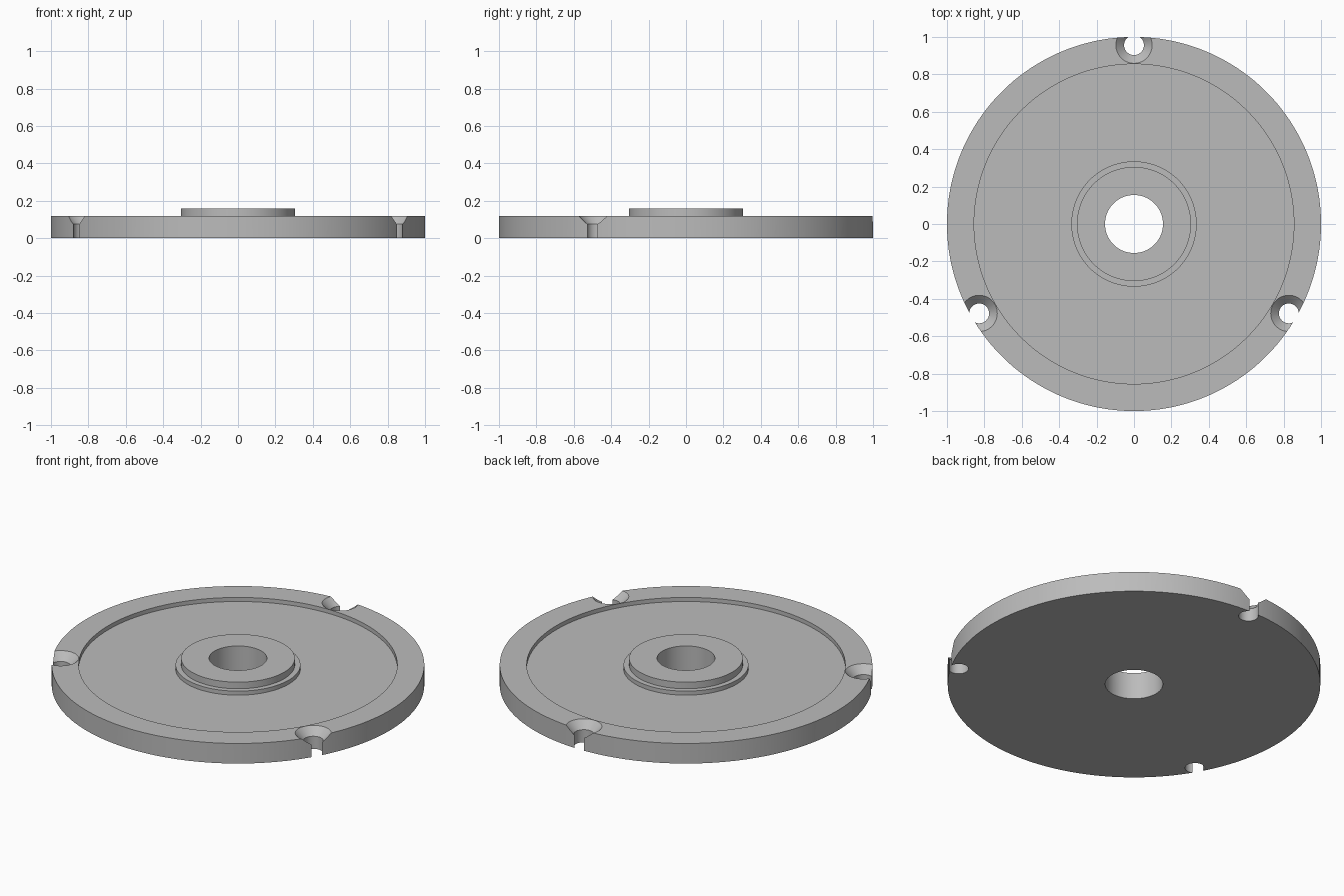
import bpy, bmesh, math
from mathutils import Matrix, Vector

default = bpy.data.objects.get("Cube")
if default:
    bpy.data.objects.remove(default, do_unlink=True)

grey = bpy.data.materials.new("machined grey")
grey.use_nodes = True
COLOUR = (0.5, 0.5, 0.5, 1)
grey.diffuse_color = COLOUR
grey.node_tree.nodes["Principled BSDF"].inputs["Base Color"].default_value = COLOUR


def lathe(name, profile, steps, centre=(0, 0)):
    """Turn a closed (radius, height) profile about a vertical axis."""
    bm = bmesh.new()
    verts = [bm.verts.new((r, 0, z)) for r, z in profile]
    edges = [bm.edges.new((v, verts[(i + 1) % len(verts)]))
             for i, v in enumerate(verts)]
    bmesh.ops.spin(bm, geom=verts + edges, cent=(0, 0, 0), axis=(0, 0, 1),
                   angle=math.tau, steps=steps, use_merge=False)
    bmesh.ops.remove_doubles(bm, verts=bm.verts[:], dist=1e-5)
    # Drop leftovers of profile edges lying on the axis
    bmesh.ops.delete(bm, geom=[e for e in bm.edges if not e.link_faces],
                     context='EDGES')
    bmesh.ops.recalc_face_normals(bm, faces=bm.faces[:])
    bmesh.ops.transform(bm, verts=bm.verts[:],
                        matrix=Matrix.Translation((*centre, 0)))
    mesh = bpy.data.meshes.new(name)
    bm.to_mesh(mesh)
    bm.free()
    mesh.materials.append(grey)
    obj = bpy.data.objects.new(name, mesh)
    bpy.context.collection.objects.link(obj)
    return obj


def cut(target, cutter):
    """Subtract the cutter from the target, then discard it."""
    mod = target.modifiers.new("cut", 'BOOLEAN')
    mod.operation, mod.solver, mod.object = 'DIFFERENCE', 'EXACT', cutter
    bpy.context.view_layer.objects.active = target
    bpy.ops.object.modifier_apply(modifier=mod.name)
    bpy.data.objects.remove(cutter, do_unlink=True)


# Disc with raised rim, shallow recess, stepped hub and centre bore
BORE, HUB, STEP, RECESS = 0.155, 0.305, 0.335, 0.855
FLOOR, RIM, TOP, UNDER = 0.095, 0.119, 0.158, 0.025
plate = lathe("flange_plate", [
    (BORE, 0), (1, 0), (1, RIM), (RECESS, RIM), (RECESS, FLOOR),
    (STEP, FLOOR), (STEP, RIM), (HUB, RIM), (HUB, TOP), (BORE, TOP)], 180)

# Three screw positions close to the edge
spots = [Vector((math.cos(a), math.sin(a))) * 0.956
         for a in (math.radians(90 + 120 * i) for i in range(3))]

# Relieve the underside, leaving a round pad below each screw
relief = lathe("underside_relief",
               [(0, -0.1), (1.2, -0.1), (1.2, UNDER), (0, UNDER)], 64)
for spot in spots:
    cut(relief, lathe("pad_shape", [(0, -0.2), (0.136, -0.2),
                                    (0.136, 0.2), (0, 0.2)], 64, spot))
cut(plate, relief)

# Countersunk screw holes that break out through the rim
HOLE, SINK = 0.053, 0.097
for spot in spots:
    cut(plate, lathe("countersink", [
        (0, -0.1), (HOLE, -0.1), (HOLE, RIM - SINK + HOLE),
        (SINK + 0.1, RIM + 0.1), (0, RIM + 0.1)], 48, spot))

bpy.ops.object.select_all(action='DESELECT')
plate.select_set(True)
bpy.context.view_layer.objects.active = plate
bpy.ops.object.shade_smooth_by_angle(angle=math.radians(30))
